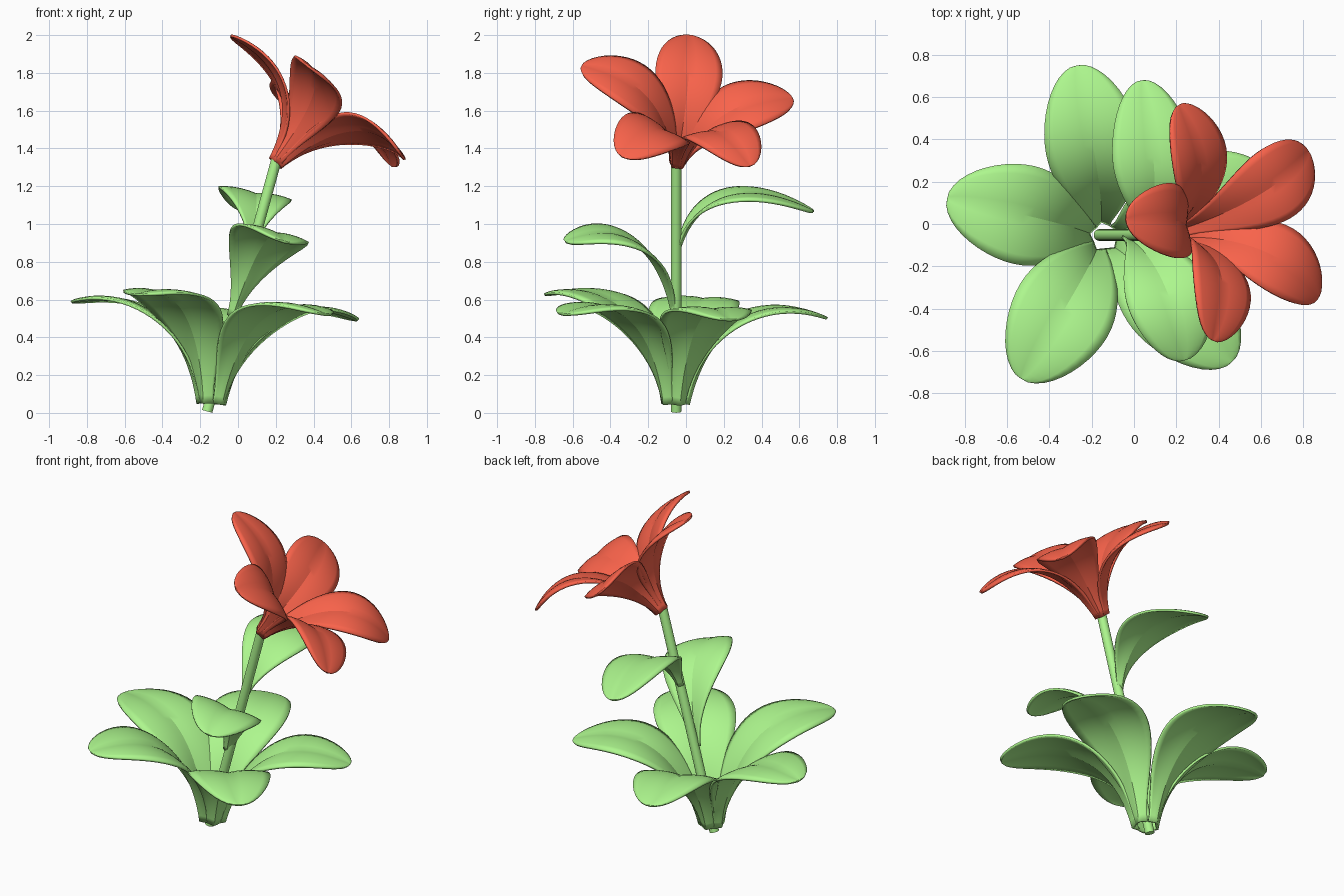
import bpy, bmesh, math
from mathutils import Vector as V

if "Cube" in bpy.data.objects:
    bpy.data.objects.remove(bpy.data.objects["Cube"])

def material(name, col):
    m = bpy.data.materials.new(name)
    m.diffuse_color = (*col, 1)
    m.use_nodes = True
    m.node_tree.nodes["Principled BSDF"].inputs["Base Color"].default_value = m.diffuse_color
    return m

GREEN = material("leaf_green", (0.42, 0.93, 0.27))
RED = material("petal_red", (0.95, 0.125, 0.07))

def finish(ob, mat, angle):
    ob.data.materials.append(mat)
    bpy.ops.object.select_all(action='DESELECT')
    ob.select_set(True)
    bpy.context.view_layer.objects.active = ob
    bpy.ops.object.shade_smooth_by_angle(angle=math.radians(angle))

def blade(name, base, tip, up, half, droop, mat, root=0.17, rows=15):
    """Creased blade, trough-shaped at the root, arching from base to tip around the up axis."""
    base, tip, n = V(base), V(tip), V(up).normalized()
    rel = tip - base
    h = rel.dot(n)
    rad = rel - n * h
    side = n.cross(rad).normalized()
    ctrl = [(0, 0), (0.08, 0.48 + 0.4 * droop), (0.35, 1 + droop), (1, 1)]
    p = [base + rad * u + n * h * v for u, v in ctrl]
    ts = [0.68 * i / rows for i in range(rows)]
    ts += [0.68 + 0.32 * math.sin(math.pi / 2 * i / 11) for i in range(12)]
    bm = bmesh.new()
    grid = []
    for t in ts:
        s = 1 - t
        c = p[0]*s**3 + p[1]*(3*s*s*t) + p[2]*(3*s*t*t) + p[3]*t**3
        tan = ((p[1]-p[0])*(s*s) + (p[2]-p[1])*(2*s*t) + (p[3]-p[2])*(t*t)).normalized()
        nor = tan.cross(side)
        if t < 0.68:
            k = t / 0.68
            w = root + (1 - root) * k * k * (3 - 2 * k)
        else:
            w = math.sqrt(max(0, 1 - ((t - 0.68) / 0.32) ** 2))
        w *= half
        trough = w * (0.75 * s ** 3 - 0.02)
        row = []
        for j in range(-5, 6):
            a = abs(j / 5)
            lift = trough * a ** 1.4 + 0.22 * w * a * (1 - a)
            row.append(bm.verts.new(c + side * (w * j / 5) + nor * lift))
        grid.append(row)
    for r0, r1 in zip(grid, grid[1:]):
        for j in range(10):
            bm.faces.new((r0[j], r0[j+1], r1[j+1], r1[j]))
    bmesh.ops.remove_doubles(bm, verts=bm.verts, dist=1e-4)
    me = bpy.data.meshes.new(name)
    bm.to_mesh(me)
    bm.free()
    ob = bpy.data.objects.new(name, me)
    bpy.context.collection.objects.link(ob)
    finish(ob, mat, 20)
    sol = ob.modifiers.new("thickness", 'SOLIDIFY')
    sol.thickness = 0.014
    sol.offset = 0

def ring_base(centre, tip, up, radius):
    """Attachment point on a small ring around the centre, facing the tip."""
    c, n = V(centre), V(up).normalized()
    d = V(tip) - c
    d -= n * d.dot(n)
    return c + d.normalized() * radius

# Leaning stem
a, b = V((-0.163, -0.052, 0.008)), V((0.205, -0.052, 1.345))
axis = b - a
bpy.ops.mesh.primitive_cylinder_add(vertices=20, radius=0.028, depth=axis.length, location=(a + b) / 2,
                                    rotation=axis.to_track_quat('Z', 'Y').to_euler())
stem = bpy.context.object
stem.name = "stem"
finish(stem, GREEN, 40)

# Rosette of five base leaves: tip, half width, droop
root_c, root_up = (-0.14, -0.06, 0.045), (0.06, 0.03, 1)
for i, (tip, half, droop) in enumerate([
        ((-0.88, 0.12, 0.585), 0.235, 0.24),
        ((-0.27, 0.745, 0.50), 0.225, 0.36),
        ((0.63, 0.23, 0.49), 0.23, 0.32),
        ((0.46, -0.65, 0.52), 0.235, 0.32),
        ((-0.53, -0.73, 0.625), 0.24, 0.24)]):
    blade(f"base_leaf_{i+1}", ring_base(root_c, tip, root_up, 0.075), tip, root_up, half, droop, GREEN)

# Two leaves on the stem
blade("stem_leaf_low", (-0.03, -0.07, 0.51), (0.24, -0.64, 0.905), axis, 0.205, 0.3, GREEN, 0.12)
blade("stem_leaf_high", (0.07, -0.03, 0.88), (0.04, 0.675, 1.065), (0.18, 0, 0.98), 0.195, 1.35, GREEN, 0.12)

# Flower of five petals, facing up and to the right
flower_c, flower_up = (0.20, -0.045, 1.32), (0.64, 0.15, 0.74)
for i, (tip, droop) in enumerate([
        ((-0.04, 0.02, 1.995), 0.27),
        ((0.21, 0.56, 1.665), 0.23),
        ((0.82, 0.34, 1.305), 0.31),
        ((0.87, -0.34, 1.355), 0.31),
        ((0.37, -0.55, 1.835), 0.23)]):
    blade(f"petal_{i+1}", ring_base(flower_c, tip, flower_up, 0.04), tip, flower_up, 0.178, droop, RED, 0.18)
